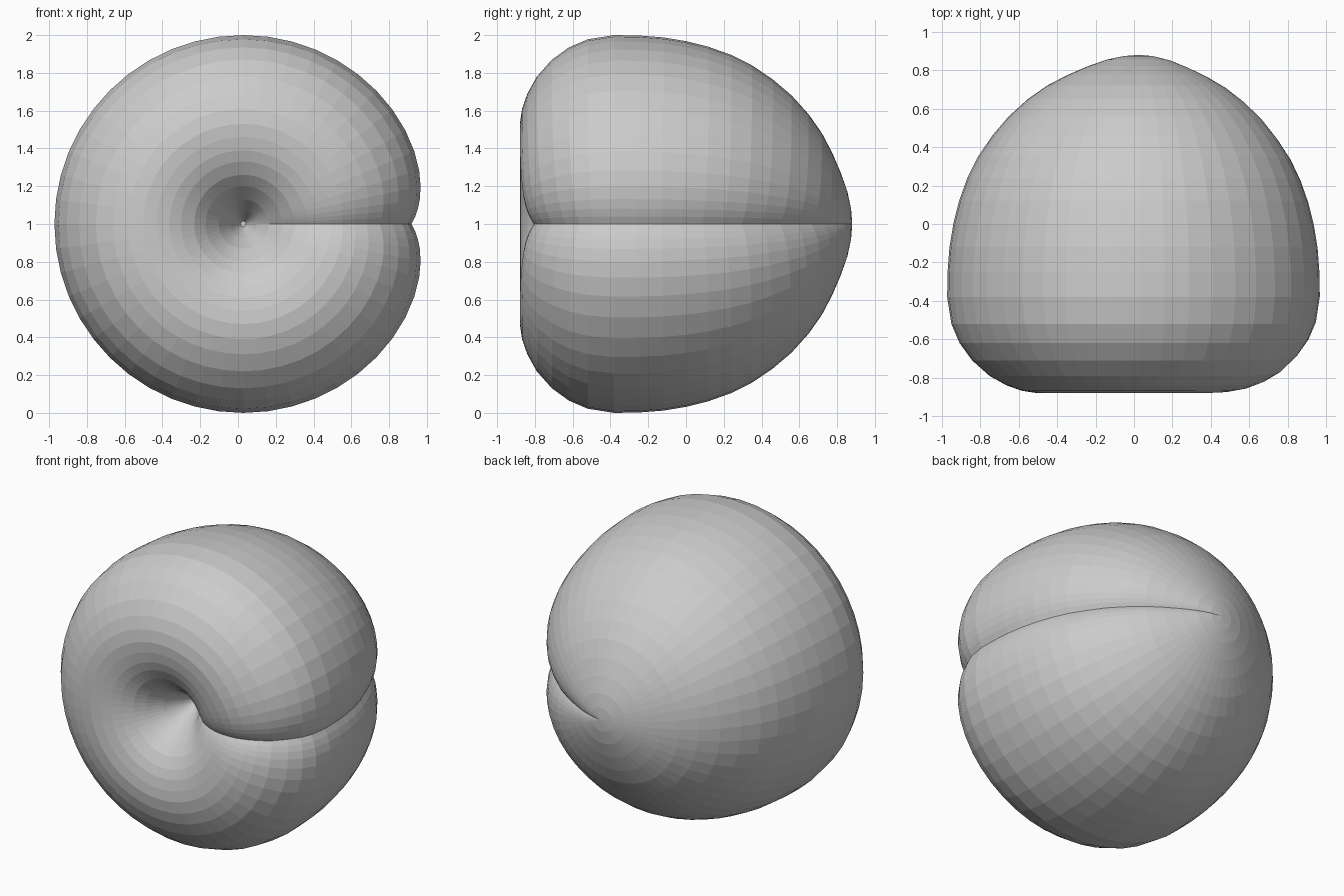
import bpy, bmesh, math
from mathutils import Vector

if "Cube" in bpy.data.objects:
    bpy.data.objects.remove(bpy.data.objects["Cube"])

# Half profile around the front-to-back axis: (y, radius, crease depth)
# runs from the stem dimple, over the front rim, to the pointed back
PROFILE = [
    (-0.45, 0.015, 0.0), (-0.56, 0.07, 0.0), (-0.66, 0.13, 0.01),
    (-0.745, 0.20, 0.025), (-0.80, 0.26, 0.04), (-0.84, 0.33, 0.05),
    (-0.862, 0.39, 0.06), (-0.875, 0.46, 0.07), (-0.88, 0.53, 0.08),
    (-0.868, 0.61, 0.09), (-0.84, 0.69, 0.095), (-0.79, 0.78, 0.10),
    (-0.71, 0.87, 0.11), (-0.62, 0.935, 0.11), (-0.52, 0.978, 0.11),
    (-0.38, 1.0, 0.11), (-0.25, 0.998, 0.11), (-0.12, 0.988, 0.11),
    (0.0, 0.968, 0.11), (0.12, 0.938, 0.11), (0.24, 0.895, 0.11),
    (0.35, 0.84, 0.105), (0.46, 0.765, 0.10), (0.56, 0.68, 0.09),
    (0.65, 0.58, 0.08), (0.72, 0.48, 0.065), (0.775, 0.375, 0.05),
    (0.82, 0.27, 0.035), (0.855, 0.17, 0.02), (0.874, 0.08, 0.008),
]
AXIS = Vector((0.028, 0, 1))
TIP_Y = 0.88

# Angles are packed closely around the crease on the +x side
half = [2.5, 5, 8, 12, 17, 23, 30] + [30 + 7.5 * k for k in range(1, 20)]
angles = [0] + half + [180] + [-a for a in reversed(half)]


def inward(i):
    """Inward normal of the profile at point i, as (y, radius)."""
    a = PROFILE[max(i - 1, 0)]
    b = PROFILE[min(i + 1, len(PROFILE) - 1)]
    return Vector((b[1] - a[1], a[0] - b[0])).normalized()


bm = bmesh.new()
rings = []
for i, (y, r, depth) in enumerate(PROFILE):
    n = inward(i)
    ring = []
    for deg in angles:
        # V-shaped crease fading away to both sides
        d = depth * math.exp(-abs(deg) / 12)
        rr, yy = r + n.y * d, y + n.x * d
        t = math.radians(deg)
        ring.append(bm.verts.new(
            AXIS + Vector((rr * math.cos(t), yy, rr * math.sin(t)))))
    rings.append(ring)

# Skin, dimple floor and back tip
count = len(angles)
for a, b in zip(rings, rings[1:]):
    for k in range(count):
        m = (k + 1) % count
        bm.faces.new((a[k], a[m], b[m], b[k]))
bm.faces.new(rings[0])
tip = bm.verts.new(AXIS + Vector((0, TIP_Y, 0)))
for k in range(count):
    bm.faces.new((rings[-1][k], rings[-1][(k + 1) % count], tip))
bmesh.ops.recalc_face_normals(bm, faces=bm.faces)

mesh = bpy.data.meshes.new("fruit_body")
bm.to_mesh(mesh)
bm.free()
fruit = bpy.data.objects.new("fruit_body", mesh)
bpy.context.collection.objects.link(fruit)
